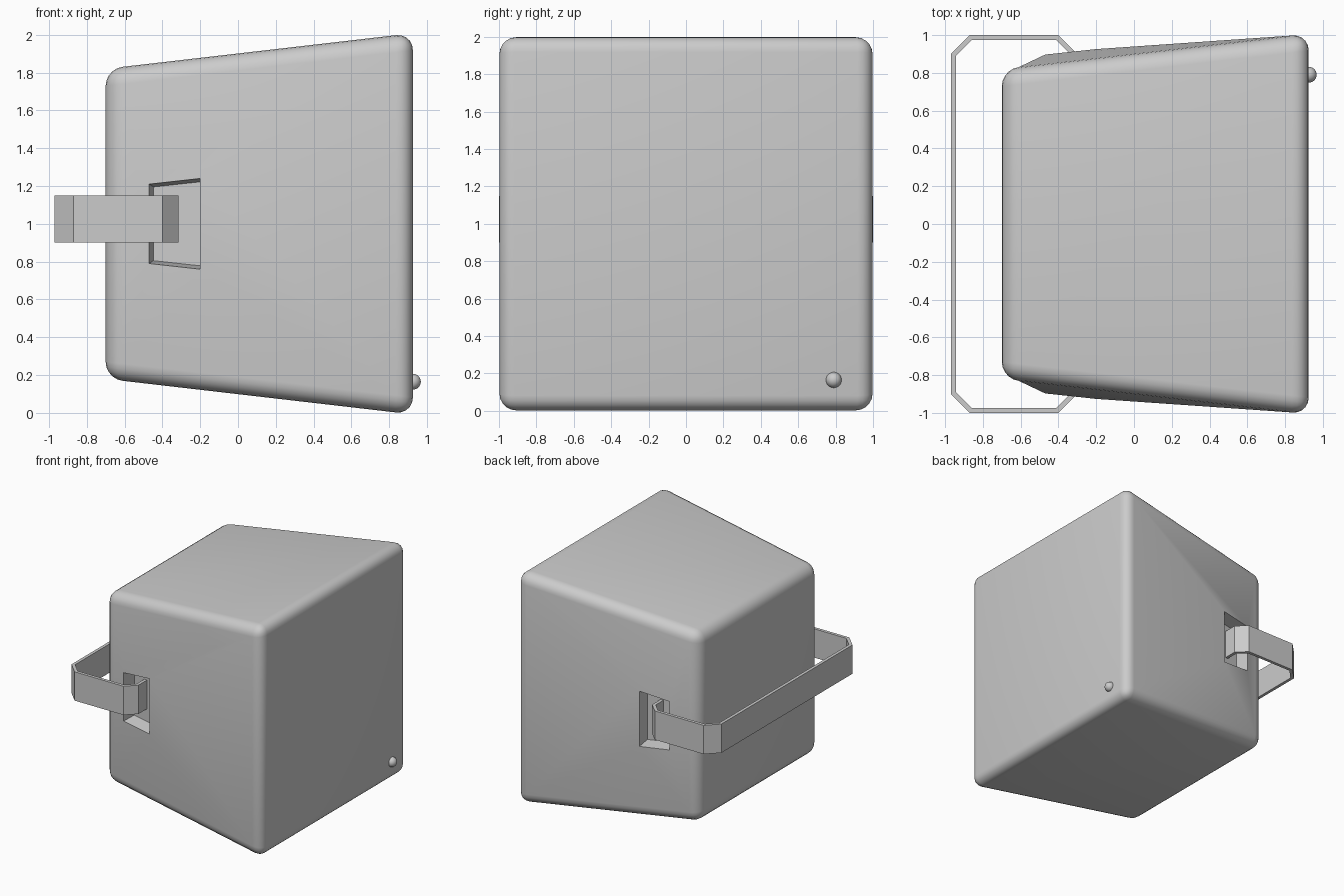
import bpy, bmesh
from mathutils import Vector

if "Cube" in bpy.data.objects:
    bpy.data.objects.remove(bpy.data.objects["Cube"])


def finish(name, bm, smooth=False):
    bmesh.ops.recalc_face_normals(bm, faces=bm.faces[:])
    me = bpy.data.meshes.new(name)
    bm.to_mesh(me)
    bm.free()
    ob = bpy.data.objects.new(name, me)
    bpy.context.collection.objects.link(ob)
    if smooth:
        bpy.ops.object.select_all(action='DESELECT')
        ob.select_set(True)
        bpy.context.view_layer.objects.active = ob
        bpy.ops.object.shade_smooth_by_angle(angle=0.6)
    return ob


# Tapered body with rounded edges
bm = bmesh.new()
bmesh.ops.create_cube(bm, size=2)
for v in bm.verts:
    x, h = (-0.70, 0.82) if v.co.x < 0 else (0.925, 1.008)
    v.co = Vector((x, v.co.y * h, 1 + v.co.z * h))
bmesh.ops.bevel(bm, geom=bm.edges[:], offset=0.09, segments=5,
                profile=0.5, affect='EDGES', clamp_overlap=True)

# Raised rim and pocket on both sides: (x, y, half height) at left and right
rim = ((-0.47, 0.897, 0.21), (-0.20, 0.926, 0.24))
floor = ((-0.447, 0.785, 0.195), (-0.20, 0.815, 0.222))
bm.faces.ensure_lookup_table()
for s in (-1, 1):
    face = max((f for f in bm.faces if f.normal.y * s > 0.9),
               key=lambda f: f.calc_area())
    c = face.calc_center_median()
    key = lambda co: (co.x > c.x, co.z > 1)
    corners = {key(v.co): v for v in face.verts}
    order = [(False, False), (True, False), (True, True), (False, True)]
    rings = [[corners[k] for k in order]]
    for spec in (rim, floor):
        ring = []
        for right, top in order:
            x, y, h = spec[right]
            ring.append(bm.verts.new((x, y * s, 1 + (h if top else -h))))
        rings.append(ring)
    bmesh.ops.delete(bm, geom=[face], context='FACES_ONLY')
    for a, b in zip(rings, rings[1:]):
        for i in range(4):
            j = (i + 1) % 4
            bm.faces.new((a[i], a[j], b[j], b[i]))
    bm.faces.new(rings[-1])
finish("body", bm, smooth=True)

# Strap handle: outer and inner half paths, mirrored in y
outer = [(-0.315, 0.77), (-0.315, 0.915), (-0.40, 1.0), (-0.87, 1.0), (-0.97, 0.90)]
inner = [(-0.342, 0.77), (-0.342, 0.904), (-0.411, 0.973), (-0.859, 0.973), (-0.943, 0.889)]
bm = bmesh.new()
rows = []
for path in (outer, inner):
    full = path + [(x, -y) for x, y in reversed(path)]
    for z in (0.90, 1.15):
        rows.append([bm.verts.new((x, y, z)) for x, y in full])
loop = [rows[0], rows[1], rows[3], rows[2]]
for a, b in zip(loop, loop[1:] + loop[:1]):
    for i in range(len(a) - 1):
        bm.faces.new((a[i], a[i + 1], b[i + 1], b[i]))
for i in (0, -1):
    bm.faces.new([r[i] for r in loop])
finish("handle", bm)

# Small round knob on the right face
bm = bmesh.new()
bmesh.ops.create_uvsphere(bm, u_segments=24, v_segments=14, radius=0.042)
bmesh.ops.translate(bm, verts=bm.verts[:], vec=(0.925, 0.79, 0.165))
finish("knob", bm, smooth=True)
